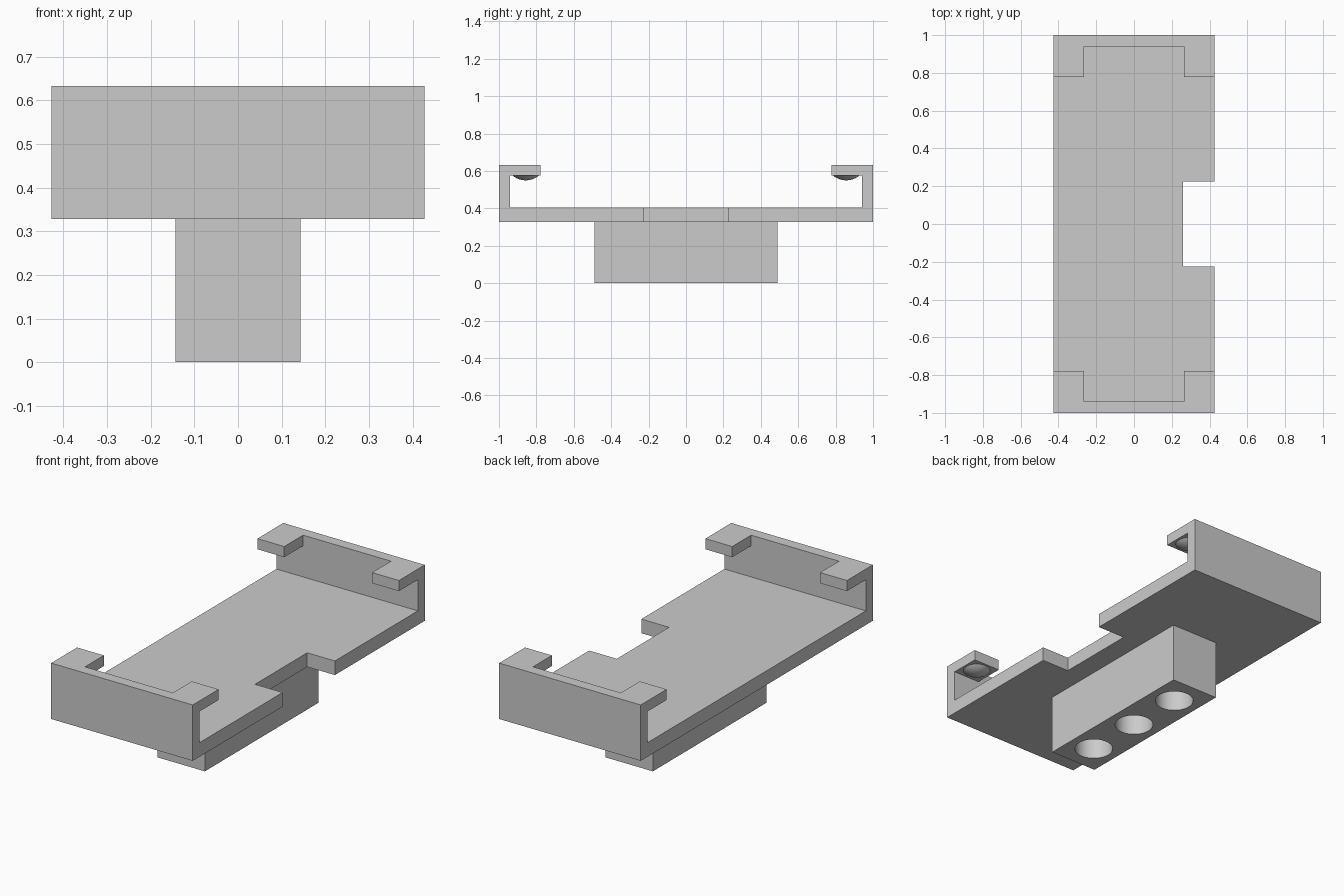
import bpy
import bmesh
from math import radians
from mathutils import Matrix, Vector

if "Cube" in bpy.data.objects:
    bpy.data.objects.remove(bpy.data.objects["Cube"], do_unlink=True)

grey = bpy.data.materials.new("light grey")
grey.use_nodes = True
grey.diffuse_color = (0.6, 0.6, 0.6, 1)
grey.node_tree.nodes["Principled BSDF"].inputs["Base Color"].default_value = (0.6, 0.6, 0.6, 1)

HALF_W, HALF_L = 0.427, 1.0
FLOOR_Z, FLOOR_TOP, LIP_Z, TOP = 0.328, 0.405, 0.575, 0.633
WALL_IN, LIP_IN, LIP_X = 0.94, 0.777, 0.265


def finish(name, bm):
    bmesh.ops.recalc_face_normals(bm, faces=bm.faces)
    mesh = bpy.data.meshes.new(name)
    bm.to_mesh(mesh)
    bm.free()
    obj = bpy.data.objects.new(name, mesh)
    bpy.context.collection.objects.link(obj)
    mesh.materials.append(grey)
    return obj


def box(name, low, high):
    low, high = Vector(low), Vector(high)
    bm = bmesh.new()
    bmesh.ops.create_cube(bm, size=1, matrix=Matrix.Translation((low + high) / 2)
                          @ Matrix.Diagonal((*(high - low), 1)))
    return finish(name, bm)


def select(obj):
    bpy.ops.object.select_all(action="DESELECT")
    obj.select_set(True)
    bpy.context.view_layer.objects.active = obj


def cut(target, cutter):
    mod = target.modifiers.new("cut", "BOOLEAN")
    mod.operation, mod.solver, mod.object = "DIFFERENCE", "EXACT", cutter
    select(target)
    bpy.ops.object.modifier_apply(modifier=mod.name)
    bpy.data.objects.remove(cutter, do_unlink=True)


# Tray: channel profile with turned-in lips, extruded across the width
half = [(HALF_L, FLOOR_Z), (HALF_L, TOP), (LIP_IN, TOP), (LIP_IN, LIP_Z),
        (WALL_IN, LIP_Z), (WALL_IN, FLOOR_TOP)]
profile = half + [(-y, z) for y, z in reversed(half)]
bm = bmesh.new()
face = bm.faces.new([bm.verts.new((-HALF_W, y, z)) for y, z in profile])
sweep = bmesh.ops.extrude_face_region(bm, geom=[face])["geom"]
bmesh.ops.translate(bm, vec=(2 * HALF_W, 0, 0),
                    verts=[v for v in sweep if isinstance(v, bmesh.types.BMVert)])
tray = finish("tray", bm)

# Remove the lips between the corners, and the notch in one long side
cut(tray, box("lip_cutter", (-LIP_X, -WALL_IN, 0.5), (LIP_X, WALL_IN, 0.8)))
cut(tray, box("notch_cutter", (0.26, -0.225, 0.2), (0.6, 0.225, 0.5)))

# Lower block with three round sockets opening downwards
block = box("lower_block", (-0.143, -0.49, 0), (0.143, 0.49, FLOOR_Z))
for i in (-1, 0, 1):
    bm = bmesh.new()
    bmesh.ops.create_cone(bm, cap_ends=True, segments=64, radius1=0.098, radius2=0.098,
                          depth=0.5, matrix=Matrix.Translation((0, i * 0.325, 0)))
    cut(block, finish("socket_cutter", bm))
select(block)
bpy.ops.object.shade_smooth_by_angle(angle=radians(30))

# Shallow domed bumps under the four corner lips
RADIUS, DROP = 0.11, 0.025
for sx, side in ((-1, "right"), (1, "left")):
    for sy, end in ((-1, "front"), (1, "back")):
        bm = bmesh.new()
        bmesh.ops.create_uvsphere(bm, u_segments=48, v_segments=48, radius=RADIUS)
        bmesh.ops.bisect_plane(bm, geom=bm.verts[:] + bm.edges[:] + bm.faces[:],
                               plane_co=(0, 0, DROP - RADIUS), plane_no=(0, 0, 1),
                               clear_outer=True)
        bmesh.ops.holes_fill(bm, edges=[e for e in bm.edges if e.is_boundary])
        bmesh.ops.translate(bm, verts=bm.verts,
                            vec=(sx * 0.346, sy * 0.857, LIP_Z - DROP + RADIUS))
        bump = finish(f"{end}_{side}_bump", bm)
        select(bump)
        bpy.ops.object.shade_smooth_by_angle(angle=radians(30))
